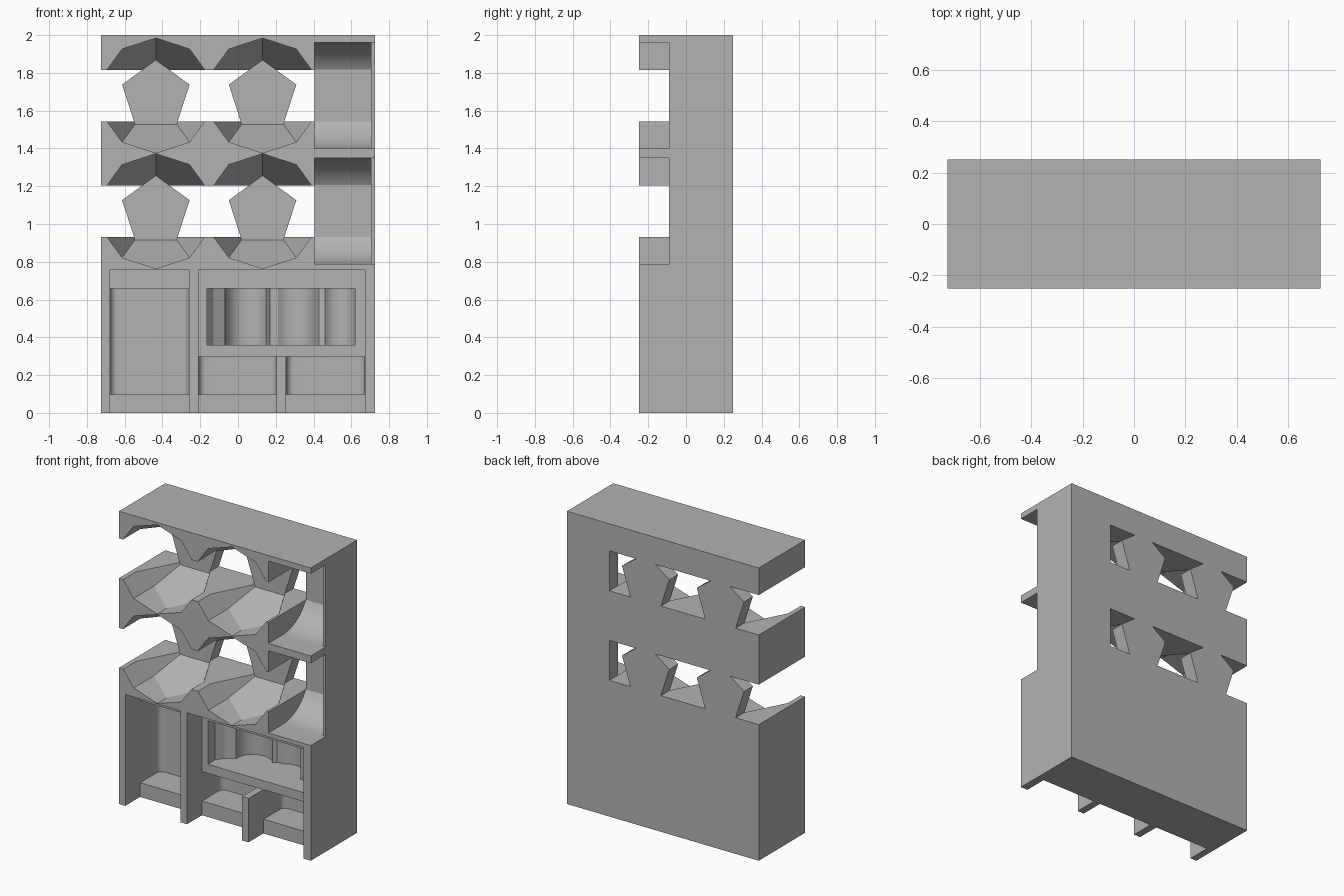
import bpy
import bmesh
import math
from mathutils import Vector

if "Cube" in bpy.data.objects:
    bpy.data.objects.remove(bpy.data.objects["Cube"])

grey = bpy.data.materials.new("plain grey")
grey.use_nodes = True
COLOUR = (0.45, 0.45, 0.45, 1)
grey.diffuse_color = COLOUR
grey.node_tree.nodes["Principled BSDF"].inputs["Base Color"].default_value = COLOUR

FRONT, BACK, MID, DEEP = -0.25, 0.25, -0.09, 0.155
OUT = -0.4          # cutters start well in front of the body


def hull(name, points):
    """Convex solid around the given points."""
    bm = bmesh.new()
    for p in points:
        bm.verts.new(p)
    bmesh.ops.convex_hull(bm, input=bm.verts)
    bmesh.ops.dissolve_limit(bm, angle_limit=0.002, verts=bm.verts, edges=bm.edges)
    return finish(name, bm)


def extrude(name, outline, offset):
    """Flat outline pushed along an offset."""
    bm = bmesh.new()
    face = bm.faces.new([bm.verts.new(p) for p in outline])
    made = bmesh.ops.extrude_face_region(bm, geom=[face])["geom"]
    bmesh.ops.translate(bm, vec=offset, verts=[v for v in made if isinstance(v, bmesh.types.BMVert)])
    return finish(name, bm)


def finish(name, bm):
    bmesh.ops.recalc_face_normals(bm, faces=bm.faces)
    mesh = bpy.data.meshes.new(name)
    bm.to_mesh(mesh)
    bm.free()
    mesh.materials.append(grey)
    obj = bpy.data.objects.new(name, mesh)
    bpy.context.collection.objects.link(obj)
    return obj


def box(name, x0, x1, y0, y1, z0, z1):
    return hull(name, [(x, y, z) for x in (x0, x1) for y in (y0, y1) for z in (z0, z1)])


def cut(target, cutter):
    """Subtract the cutter and throw it away."""
    cutter.hide_render = True
    mod = target.modifiers.new("cut", 'BOOLEAN')
    mod.operation = 'DIFFERENCE'
    mod.solver = 'EXACT'
    mod.object = cutter
    bpy.context.view_layer.objects.active = target
    bpy.ops.object.modifier_apply(modifier=mod.name)
    bpy.data.objects.remove(cutter)


def ring(cx, cz, radius, y, steps):
    return [Vector((cx + radius * math.sin(math.radians(36 * k)), y,
                    cz + radius * math.cos(math.radians(36 * k)))) for k in steps]


def arc(cx, cy, r, start, end, n=8):
    return [(cx + r * math.cos(math.radians(start + (end - start) * i / n)),
             cy + r * math.sin(math.radians(start + (end - start) * i / n))) for i in range(n + 1)]


body = box("display_case", -0.725, 0.725, FRONT, BACK, 0, 2)

# Dodecahedron pockets, see-through bands and lying cylinder pockets, two rows
FACE_R = 0.188
RIM_R = FACE_R * 1.618
for cz in (1.68, 1.068):
    band = box("band", -0.9, 0.405, OUT, 0.4, cz - 0.138, cz + 0.135)
    for cx in (-0.435, 0.13):
        column = ring(cx, cz, FACE_R, DEEP, range(0, 10, 2))
        cut(band, extrude("column", column, (0, 0.4, 0)))
    cut(body, band)
    for cx in (-0.435, 0.13):
        points = ring(cx, cz, FACE_R, DEEP, range(0, 10, 2))
        points += ring(cx, cz, RIM_R, MID + 0.058, range(0, 10, 2))
        points += ring(cx, cz, RIM_R, MID - 0.058, range(1, 10, 2))
        points += ring(cx, cz, RIM_R, OUT, range(10))
        cut(body, hull("dodecahedron_pocket", points))
    # Half cylinder with a flattened back, opening to the front
    r = 0.281
    flat = math.degrees(math.asin((DEEP - MID) / r))
    curve = arc(MID, cz, r, -90, flat - 90, 16)
    profile = [(OUT, cz - r)]
    profile += [(MID + r * math.sin(math.radians(a)), cz - r * math.cos(math.radians(a)))
                for a in [flat * i / 16 for i in range(17)]]
    profile += [(y, 2 * cz - z) for y, z in reversed(profile)]
    cut(body, extrude("cylinder_pocket", [(0.404, y, z) for y, z in profile], (0.301, 0, 0)))
    cut(body, box("side_notch", 0.6, 0.9, OUT, MID, cz - r, cz + r))


# Rounded square bays at the bottom, each with a finger notch in front
def bay(x0, x1, z0, z1, back=0.125, r=0.04):
    outline = [(x0, -0.2), (x1, -0.2)]
    outline += arc(x1 - r, back - r, r, 0, 90) + arc(x0 + r, back - r, r, 90, 180)
    cut(body, extrude("bay", [(x, y, z0) for x, y in outline], (0, 0, z1 - z0)))


for x0, x1, top in ((-0.677, -0.26, 0.76), (-0.21, 0.205, 0.301), (0.255, 0.672, 0.301)):
    cut(body, box("finger_notch", x0, x1, OUT, MID, -0.1, top))
cut(body, box("wide_notch", -0.21, 0.672, OUT, MID, 0.3, 0.76))
bay(-0.677, -0.26, 0.097, 0.658)
bay(-0.209, 0.204, 0.097, 0.298)
bay(0.256, 0.671, 0.097, 0.298)

# Lobed pocket above the small bays
lobes = [(-0.165, -0.2), (-0.165, -0.01), (-0.13, 0.04), (-0.07, 0.08)]
lobes += arc(0.05, 0.09, 0.12, 175, 35, 12)
lobes += [(0.17, 0.18)]
lobes += arc(0.29, 0.09, 0.12, 130, 10, 10)
lobes += [(0.43, 0.06)]
lobes += arc(0.53, 0.0, 0.09, 140, 0, 10)
lobes += [(0.62, -0.2)]
cut(body, extrude("lobed_pocket", [(x, y, 0.36) for x, y in lobes], (0, 0, 0.298)))

# Smooth curved walls, sharp corners
bpy.ops.object.select_all(action='DESELECT')
body.select_set(True)
bpy.context.view_layer.objects.active = body
bpy.ops.object.shade_smooth_by_angle(angle=math.radians(20))
